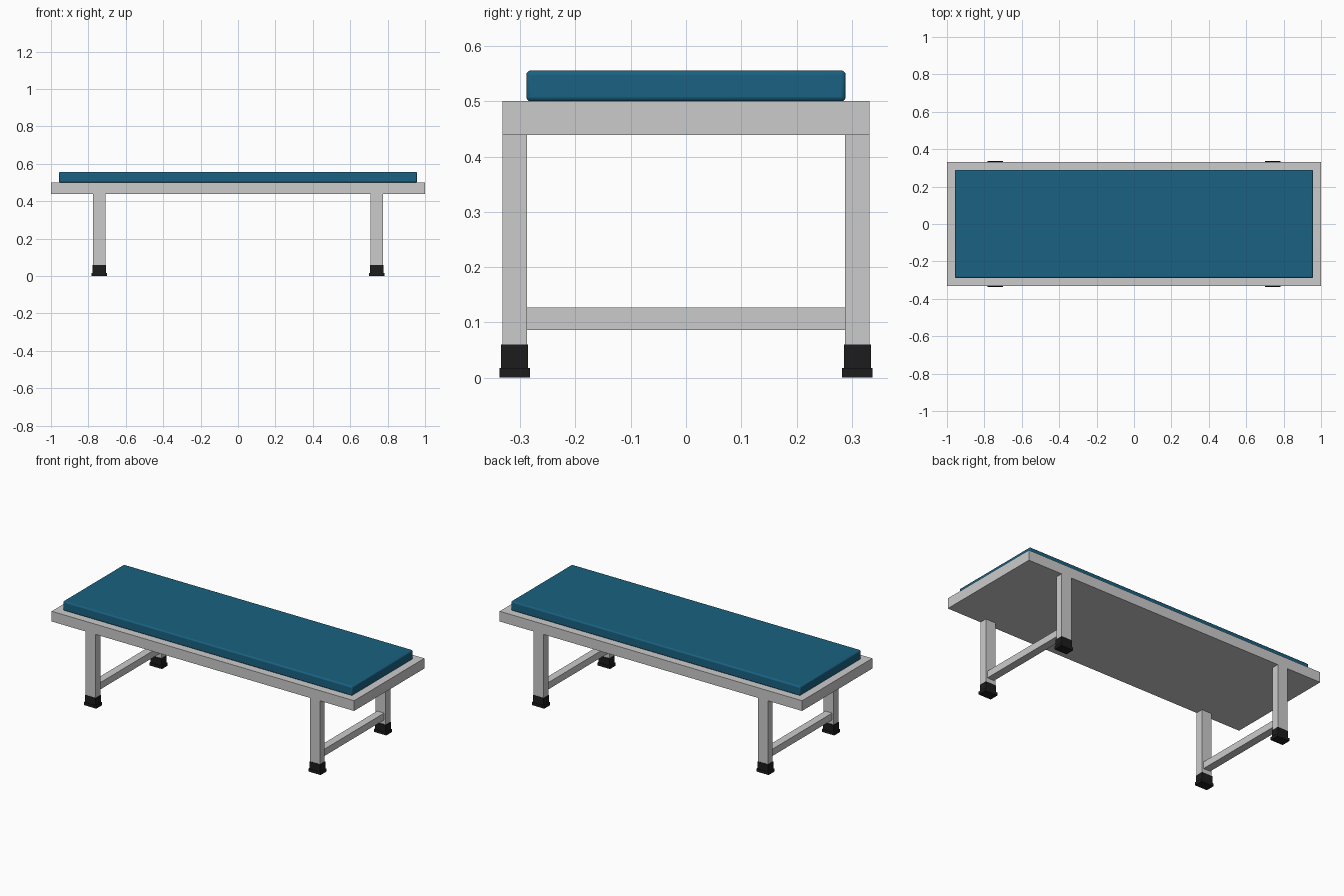
import bpy

if "Cube" in bpy.data.objects:
    bpy.data.objects.remove(bpy.data.objects["Cube"])

teal = bpy.data.materials.new("teal_vinyl")
teal.diffuse_color = (0.01, 0.12, 0.22, 1)
teal.use_nodes = True
teal.node_tree.nodes["Principled BSDF"].inputs["Base Color"].default_value = teal.diffuse_color
black = bpy.data.materials.new("black_rubber")
black.diffuse_color = (0.012, 0.012, 0.012, 1)
black.use_nodes = True
black.node_tree.nodes["Principled BSDF"].inputs["Base Color"].default_value = black.diffuse_color


def box(name, center, size, mat=None, bevel=0.0, segments=1):
    bpy.ops.mesh.primitive_cube_add(size=1, location=center)
    ob = bpy.context.object
    ob.name = name
    ob.scale = size
    bpy.ops.object.transform_apply(location=False, rotation=False, scale=True)
    if mat:
        ob.data.materials.append(mat)
    if bevel:
        mod = ob.modifiers.new("bevel", "BEVEL")
        mod.width = bevel
        mod.segments = segments
    return ob


# Bed frame
box("bed_frame", (0, 0, 0.47), (2.0, 0.664, 0.061))

# Padded cushion with rounded edges
box("cushion", (0, 0, 0.528), (1.914, 0.578, 0.056), teal, 0.008, 3)
bpy.ops.object.shade_smooth_by_angle()

# Leg frames at each end: two legs, rubber feet and a cross bar
for sx, end in ((-1, "left"), (1, "right")):
    x = sx * 0.742
    box(f"{end}_cross_bar", (x, 0, 0.1065), (0.046, 0.576, 0.041))
    for sy, side in ((-1, "front"), (1, "back")):
        y = sy * 0.31
        box(f"{side}_{end}_leg", (x, y, 0.2395), (0.066, 0.044, 0.4))
        box(f"{side}_{end}_foot_sleeve", (x, y, 0.0385), (0.070, 0.049, 0.043), black)
        box(f"{side}_{end}_foot_pad", (x, y, 0.0085), (0.082, 0.055, 0.017), black)
